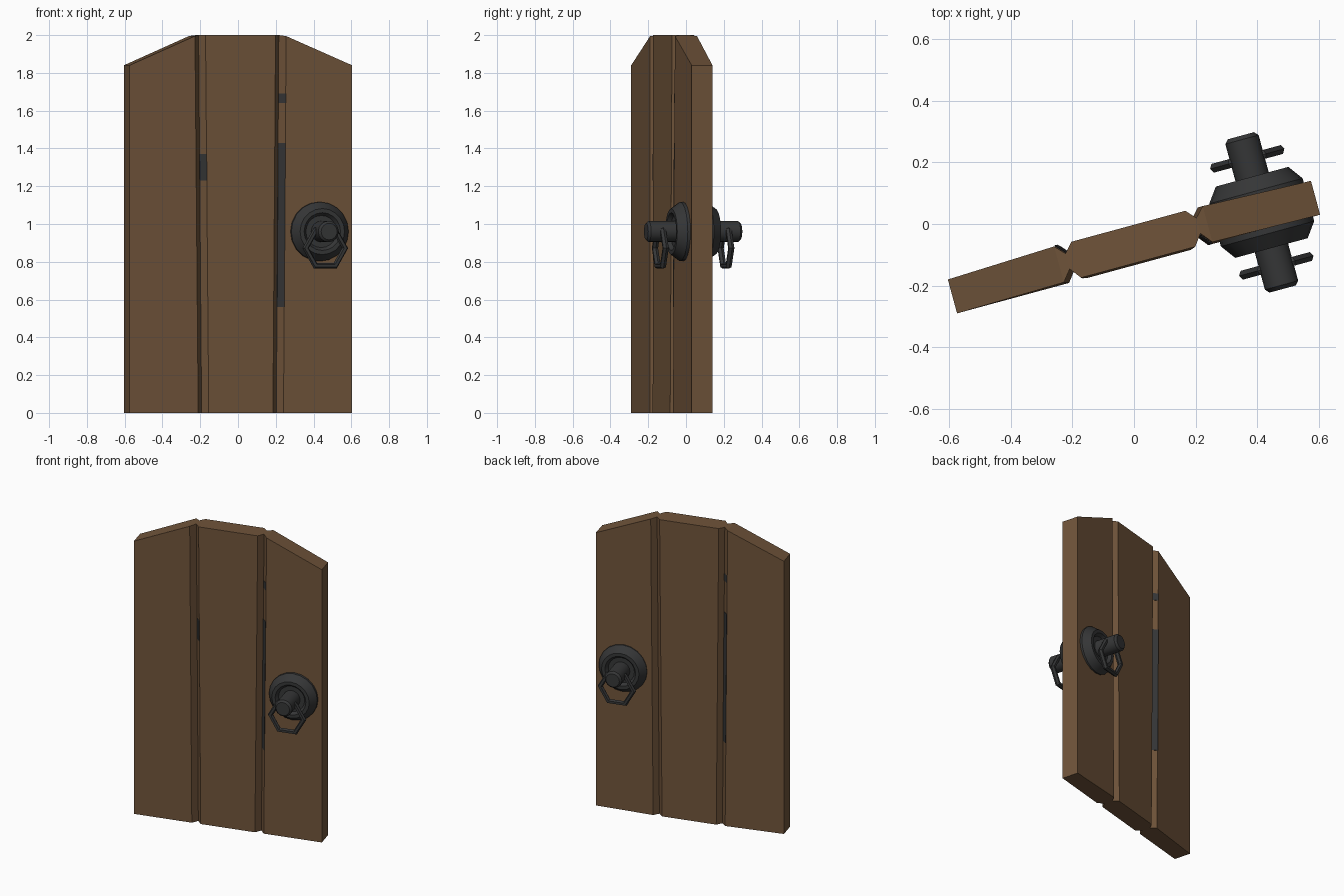
import bpy, bmesh, math
from mathutils import Matrix, Vector

if "Cube" in bpy.data.objects:
    bpy.data.objects.remove(bpy.data.objects["Cube"])

# Door frame: swung open 15 degrees about z
M = Matrix.Translation((0, -0.075, 0)) @ Matrix.Rotation(math.radians(15.2), 4, 'Z')

def material(name, col):
    m = bpy.data.materials.new(name)
    m.diffuse_color = (*col, 1)
    m.use_nodes = True
    m.node_tree.nodes["Principled BSDF"].inputs["Base Color"].default_value = m.diffuse_color
    return m

wood = material("brown_wood", (0.16, 0.088, 0.042))
iron = material("dark_iron", (0.036, 0.037, 0.038))

def finish(name, bm, mat, smooth=False):
    bmesh.ops.recalc_face_normals(bm, faces=bm.faces)
    me = bpy.data.meshes.new(name)
    bm.to_mesh(me)
    bm.free()
    me.materials.append(mat)
    ob = bpy.data.objects.new(name, me)
    ob.matrix_world = M
    bpy.context.collection.objects.link(ob)
    if smooth:
        bpy.context.view_layer.objects.active = ob
        ob.select_set(True)
        bpy.ops.object.shade_smooth_by_angle(angle=math.radians(35))
        ob.select_set(False)

# Plank door: columns of (u bottom, u top, front v, back v, top z), mirrored
half = [(0.176, 0.192, -0.057, 0.070, 2.0),
        (0.205, 0.220, -0.020, 0.038, 2.0),
        (0.234, 0.250, -0.057, 0.070, 1.995),
        (0.611, 0.611, -0.057, 0.057, 1.84)]
cols = [(-a, -b, f, k, z) for a, b, f, k, z in reversed(half)] + half
bm = bmesh.new()
rings = []
for a, b, f, k, z in cols:
    inset = 0.006 if abs(a) < 0.6 else 0
    pts = [(a, f, 0), (a, k, 0), (b, k, z), (b, f + inset, z)]
    rings.append([bm.verts.new(p) for p in pts])
for r, s in zip(rings, rings[1:]):
    for i in range(4):
        j = (i + 1) % 4
        bm.faces.new((r[i], r[j], s[j], s[i]))
bm.faces.new(rings[0])
bm.faces.new(rings[-1])
finish("plank_door", bm, wood)

# Iron strips showing in the plank grooves, front and back (turned 180 degrees)
def strip(name, side, c0, c1, z0, z1):
    bm = bmesh.new()
    k = 2 if side > 0 else 3
    quad = []
    for (c, z) in ((c0, z0), (c1, z0), (c1, z1), (c0, z1)):
        t = z / 2
        u = c[0] + (c[1] - c[0]) * t
        v = c[k] + (0.006 * t if side > 0 and abs(c[0]) != 0.205 else 0.006 * t if side > 0 else 0)
        quad.append((u, v))
    zs = (z0, z0, z1, z1)
    a = [bm.verts.new((u, v - side * 0.003, z)) for (u, v), z in zip(quad, zs)]
    b = [bm.verts.new((u, v + side * 0.004, z)) for (u, v), z in zip(quad, zs)]
    bm.faces.new(a)
    bm.faces.new(b)
    for i in range(4):
        j = (i + 1) % 4
        bm.faces.new((a[i], a[j], b[j], b[i]))
    finish(name, bm, iron)

for side, tag in ((1, "front"), (-1, "back")):
    # right groove outer slope on the front, left groove outer slope on the back
    outer = (cols[5], cols[6]) if side > 0 else (cols[2], cols[1])
    inner = (cols[2], cols[3]) if side > 0 else (cols[5], cols[4])
    strip(tag + "_long_strip", side, *outer, 0.56, 1.43)
    strip(tag + "_upper_strip", side, *outer, 1.64, 1.69)
    if side > 0:
        strip(tag + "_short_strip", side, *inner, 1.23, 1.37)

# Turned parts: (radius, distance from door middle) about the v axis
def turned(name, prof, side, n=20, cu=0.43, cz=0.96):
    bm = bmesh.new()
    loops = []
    for r, d in prof:
        loops.append([bm.verts.new((cu + r * math.cos(t), side * d, cz + r * math.sin(t)))
                      for t in (2 * math.pi * i / n for i in range(n))])
    for p, q in zip(loops, loops[1:]):
        for i in range(n):
            j = (i + 1) % n
            bm.faces.new((p[i], p[j], q[j], q[i]))
    bm.faces.new(loops[0])
    bm.faces.new(loops[-1])
    finish(name, bm, iron, True)

# Six-sided pull ring hanging from the spindle
def pull_ring(name, side, R=0.108, w=0.017):
    bm = bmesh.new()
    loops = []
    for i in range(6):
        t = math.pi / 3 * i
        sec = []
        for k in range(6):
            a = math.pi / 3 * k
            r = R + w * math.cos(a)
            sec.append(bm.verts.new((0.43 + r * math.cos(t), side * 0.18 + w * math.sin(a),
                                     0.872 + r * math.sin(t))))
        loops.append(sec)
    for i in range(6):
        p, q = loops[i], loops[(i + 1) % 6]
        for k in range(6):
            j = (k + 1) % 6
            bm.faces.new((p[k], p[j], q[j], q[k]))
    finish(name, bm, iron)

for side, tag in ((-1, "front"), (1, "back")):
    turned(tag + "_handle_plate",
           [(0.157, 0.03), (0.157, 0.072), (0.122, 0.12), (0.1, 0.12), (0.085, 0.1)], side)
    turned(tag + "_spindle",
           [(0.056, 0.08), (0.056, 0.245), (0.044, 0.258)], side, 16)
    pull_ring(tag + "_pull_ring", side)
